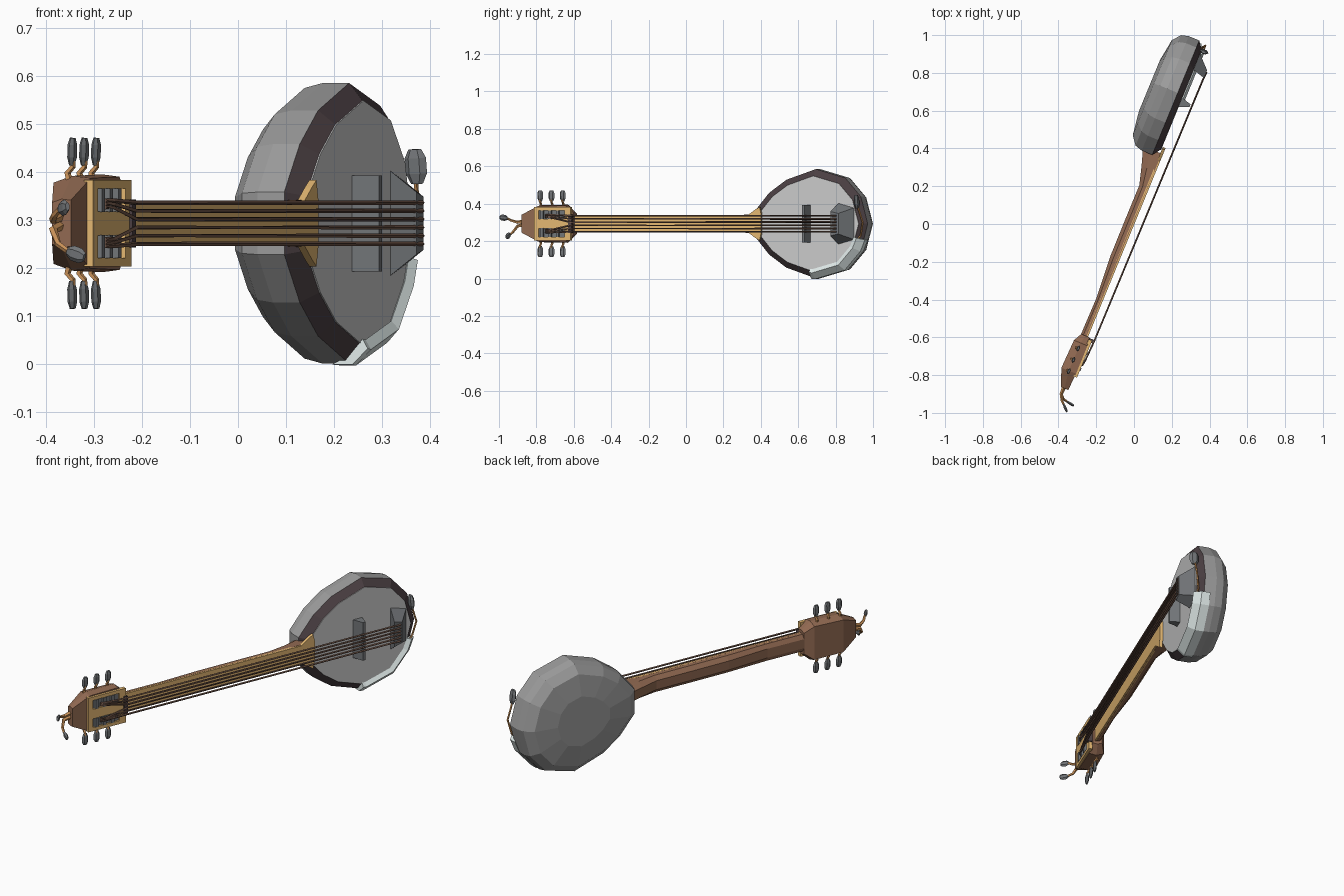
import bpy, bmesh, math
from mathutils import Vector

if "Cube" in bpy.data.objects:
    bpy.data.objects.remove(bpy.data.objects["Cube"])

# Local frame: u runs along the neck to the body, n is the face normal, w is height from the mid line
A = math.radians(22.35)
U = Vector((math.sin(A), math.cos(A), 0))
N = Vector((math.cos(A), -math.sin(A), 0))
MID = 0.293


def P(u, n, w):
    return U * u + N * n + Vector((0, 0, MID + w))


def material(name, r, g, b):
    m = bpy.data.materials.new(name)
    m.diffuse_color = (r, g, b, 1)
    m.use_nodes = True
    m.node_tree.nodes["Principled BSDF"].inputs["Base Color"].default_value = m.diffuse_color
    return m


SHELL = material("shell_grey", .33, .33, .33)
SKIN = material("skin_grey", .6, .6, .6)
BLACK = material("rim_black", .07, .05, .055)
DARK = material("dark_metal", .17, .18, .19)
WOOD = material("brown_wood", .29, .145, .085)
GOLD = material("gold_wood", .78, .48, .17)
COPPER = material("copper", .6, .29, .1)
STRING = material("string_brown", .15, .085, .06)
PALE = material("pale_metal", .75, .83, .82)


def loft(name, rings, mat):
    """Skin closed rings of world points and cap both ends."""
    bm = bmesh.new()
    vs = [[bm.verts.new(p) for p in r] for r in rings]
    k = len(vs[0])
    for a, b in zip(vs, vs[1:]):
        for i in range(k):
            j = (i + 1) % k
            bm.faces.new((a[i], a[j], b[j], b[i]))
    bm.faces.new(vs[0])
    bm.faces.new(vs[-1])
    bmesh.ops.recalc_face_normals(bm, faces=bm.faces)
    me = bpy.data.meshes.new(name)
    bm.to_mesh(me)
    bm.free()
    me.materials.append(mat)
    ob = bpy.data.objects.new(name, me)
    bpy.context.collection.objects.link(ob)
    return ob


def box(name, u0, u1, n0, n1, w0, w1, mat):
    return loft(name, [[P(u, n0, w0), P(u, n1, w0), P(u, n1, w1), P(u, n0, w1)] for u in (u0, u1)], mat)


def tube(name, pts, radii, mat, sides=5, flat=1.0, side_axis=U):
    """Sweep a polygon along world points; flat squashes it across side_axis."""
    rings = []
    for i, p in enumerate(pts):
        t = (pts[min(i + 1, len(pts) - 1)] - pts[max(i - 1, 0)]).normalized()
        a = (side_axis - t * side_axis.dot(t)).normalized()
        b = t.cross(a)
        rings.append([p + (a * math.cos(q) + b * math.sin(q) * flat) * radii[i]
                      for q in (math.tau * s / sides for s in range(sides))])
    return loft(name, rings, mat)


def paddle(name, p, q, r, side_axis=U):
    d = q - p
    tube(name, [p, p + d * .3, p + d * .75, q], [r * .55, r, r, r * .6], DARK, 6, .5, side_axis)


# Drum body: 13-sided outline, slightly pointed toward the neck
half = [(.375, .065), (.46, .165), (.56, .235), (.73, .292), (.90, .245), (.99, .145)]
outline = half + [(1.03, 0)] + [(u, -w) for u, w in reversed(half)]
CU = .715


def rim(scale, n):
    return [P(CU + (u - CU) * scale, n, w * scale) for u, w in outline]


loft("drum_shell", [rim(.45, -.203), rim(.83, -.185), rim(.965, -.15), rim(1, -.11), rim(1, -.05)], SHELL)
loft("drum_rim", [rim(.99, -.06), rim(1, -.05), rim(.87, -.018), rim(.85, -.03)], BLACK)
loft("drum_skin", [rim(.88, -.045), rim(.875, -.0165)], SKIN)

# Pale armrest wrapped over the lower far rim
path = [(.71, -.29), (.73, -.292), (.90, -.245), (.99, -.145), (1.015, -.085)]
section = [(1.012, -.08), (1.015, -.035), (.90, .0), (.83, -.012), (.86, -.02), (.98, -.06)]
loft("armrest", [[P(CU + (u - CU) * s, n, w * s) for s, n in section] for u, w in path], PALE)

# Neck with a deeper heel, and fretboard flaring over the rim
neck = [(-.67, .047, -.038), (-.44, .047, -.035), (-.21, .047, -.051), (0, .047, -.052),
        (.2, .047, -.052), (.30, .047, -.08), (.40, .05, -.112)]
loft("neck", [[P(u, -.006, h), P(u, b * .6 - .002, h * .95), P(u, b, h * .5),
               P(u, b, -h * .5), P(u, b * .6 - .002, -h * .95), P(u, -.006, -h)] for u, h, b in neck], WOOD)
board = [(-.66, .046), (.36, .047), (.40, .075), (.425, .09), (.435, .05)]
loft("fretboard", [[P(u, -.014, h), P(u, .002, h), P(u, .002, -h), P(u, -.014, -h)] for u, h in board], GOLD)

# Headstock block
head = [(-.645, .06, -.037, .012), (-.69, .097, -.06, .017), (-.85, .094, -.066, .018), (-.945, .048, -.03, .012)]
loft("headstock", [[P(u, f, h), P(u, (b + f) / 2, h * 1.05), P(u, b, h * .9), P(u, b, -h * .9),
                    P(u, (b + f) / 2, -h * 1.05), P(u, f, -h)] for u, h, b, f in head], WOOD)

# Gold frame around two dark slots
for nm, u0, u1, w0, w1 in (("top_bar", -.867, -.655, .072, .09), ("bottom_bar", -.867, -.655, -.09, -.072),
                           ("middle_bar", -.867, -.655, -.025, .025), ("far_bar", -.867, -.84, -.09, .09),
                           ("near_bar", -.69, -.655, -.09, .09)):
    box("headstock_" + nm, u0, u1, .01, .03, w0, w1, GOLD)
for s, nm in ((1, "upper"), (-1, "lower")):
    box("slot_floor_" + nm, -.85, -.68, .01, .0205, .048 * s - .026, .048 * s + .026, DARK)
    for i, u in enumerate((-.82, -.775, -.73)):
        box(f"string_post_{nm}_{i + 1}", u - .008, u + .008, .012, .034, .048 * s - .024, .048 * s + .024, DARK)
box("nut", -.668, -.648, 0, .037, -.05, .05, BLACK)

# Side tuning pegs, three above and three below
for s, nm in ((1, "upper"), (-1, "lower")):
    for i, u in enumerate((-.852, -.787, -.722)):
        pts = [P(u, -.028, .085 * s), P(u, -.034, .105 * s), P(u, -.022, .118 * s), P(u, -.022, .13 * s)]
        tube(f"peg_shaft_{nm}_{i + 1}", pts, [.009, .007, .006, .006], COPPER)
        paddle(f"peg_paddle_{nm}_{i + 1}", P(u, -.024, .12 * s), P(u, -.022, .178 * s), .017)

# Two end pegs on curved shafts
Z = Vector((0, 0, 1))
for nm, pts, tip in (
        ("upper", [(-.365, -.85, .31), (-.385, -.90, .30), (-.382, -.935, .31), (-.372, -.955, .322)], (-.355, -.995, .328)),
        ("lower", [(-.365, -.85, .29), (-.385, -.90, .28), (-.375, -.925, .25), (-.355, -.94, .235)], (-.32, -.962, .222))):
    pts = [Vector(p) for p in pts]
    tube("end_peg_shaft_" + nm, pts, [.012, .009, .007, .006], COPPER, side_axis=Z)
    paddle("end_peg_paddle_" + nm, pts[-1], Vector(tip), .016, Z)

# Bridge and wedge-shaped tailpiece
loft("bridge", [[P(.662, -.02, w), P(.685, .036, w), P(.70, .036, w), P(.715, -.02, w)] for w in (-.1, .1)], DARK)
loft("tailpiece", [[P(.875, -.018, .11), P(.965, -.018, .085), P(.965, -.018, -.085), P(.875, -.018, -.11)],
                   [P(.855, .05, .065), P(.90, .048, .055), P(.90, .048, -.055), P(.855, .05, -.065)]], DARK)

# Strings from tailpiece to the posts
for i in range(6):
    w = -.043 + .0172 * i
    s = -1 if i < 3 else 1
    pts = [P(.89, .05, w), P(.85, .047, w), P(-.655, .041, w), P(-.77, .036, .03 * s + w * .4), P(-.80, .03, .03 * s + w * .4)]
    tube(f"string_{i + 1}", pts, [.0048] * 5, STRING, 4)

# Curved wire and paddle at the tail
wire = [Vector(p) for p in ((.355, .90, .19), (.362, .935, .23), (.378, .945, .30), (.372, .93, .35), (.37, .915, .39))]
tube("tail_wire", wire, [.005] * 5, COPPER, 5)
paddle("tail_paddle", Vector((.373, .915, .375)), Vector((.368, .91, .447)), .024, N)
